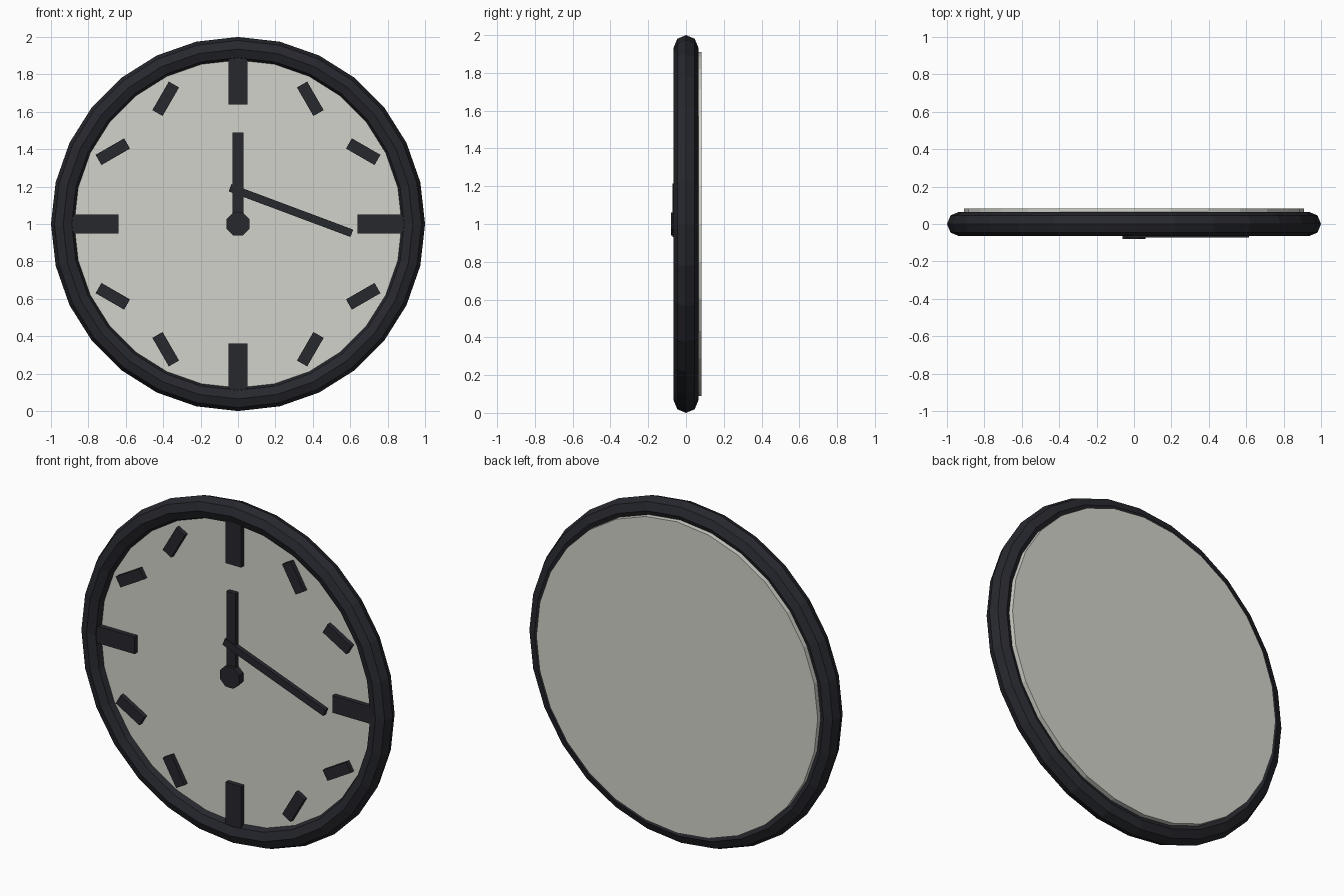
import bpy
from math import sin, cos, pi, radians

if "Cube" in bpy.data.objects:
    bpy.data.objects.remove(bpy.data.objects["Cube"])


def material(name, rgb):
    m = bpy.data.materials.new(name)
    m.diffuse_color = (*rgb, 1)
    m.use_nodes = True
    m.node_tree.nodes["Principled BSDF"].inputs["Base Color"].default_value = m.diffuse_color
    return m


dark = material("charcoal", (0.02, 0.021, 0.027))
pale = material("off_white", (0.65, 0.65, 0.6))


def finish(name, mat):
    ob = bpy.context.object
    ob.name = name
    ob.data.materials.append(mat)
    return ob


def bar(name, x, z, length, width, front, back, angle):
    """Flat bar in the dial plane; angle is degrees up from +x."""
    bpy.ops.mesh.primitive_cube_add(size=1, location=(x, (front + back) / 2, z),
                                    rotation=(0, -radians(angle), 0))
    ob = finish(name, dark)
    ob.scale = (length, back - front, width)
    return ob


def disc(name, sides, radius, front, back, turn, mat):
    bpy.ops.mesh.primitive_cylinder_add(vertices=sides, radius=radius, depth=back - front)
    ob = finish(name, mat)
    ob.rotation_euler = (pi / 2, turn, 0)
    ob.location = (0, (front + back) / 2, 1)
    return ob


# Outer rim
bpy.ops.mesh.primitive_torus_add(major_segments=28, minor_segments=8,
                                 major_radius=0.935, minor_radius=0.065,
                                 location=(0, 0, 1), rotation=(pi / 2, 0, 0))
finish("rim", dark)

# Dial plate, standing slightly proud at the back
disc("dial", 28, 0.91, -0.015, 0.083, 0, pale)

# Hour marks: long at the quarters, short ones tilted against the radius
for h in range(12):
    a = radians(90 - 30 * h)
    if h % 3 == 0:
        r = 0.765
        bar(f"quarter_mark_{h}", r * cos(a), 1 + r * sin(a), 0.25, 0.1,
            -0.043, -0.016, 90 - 30 * h)
    else:
        r = 0.773
        bar(f"hour_mark_{h}", r * cos(a), 1 + r * sin(a), 0.176, 0.063,
            -0.043, -0.016, 30 * h - 90)

# Hands and centre hub
bar("hour_hand", 0, 1.245, 0.49, 0.06, -0.065, -0.038, 90)
bar("minute_hand", 0.283, 1.072, 0.695, 0.042, -0.072, -0.045, -20.5)
disc("hub", 8, 0.066, -0.08, -0.038, pi / 8, dark)
